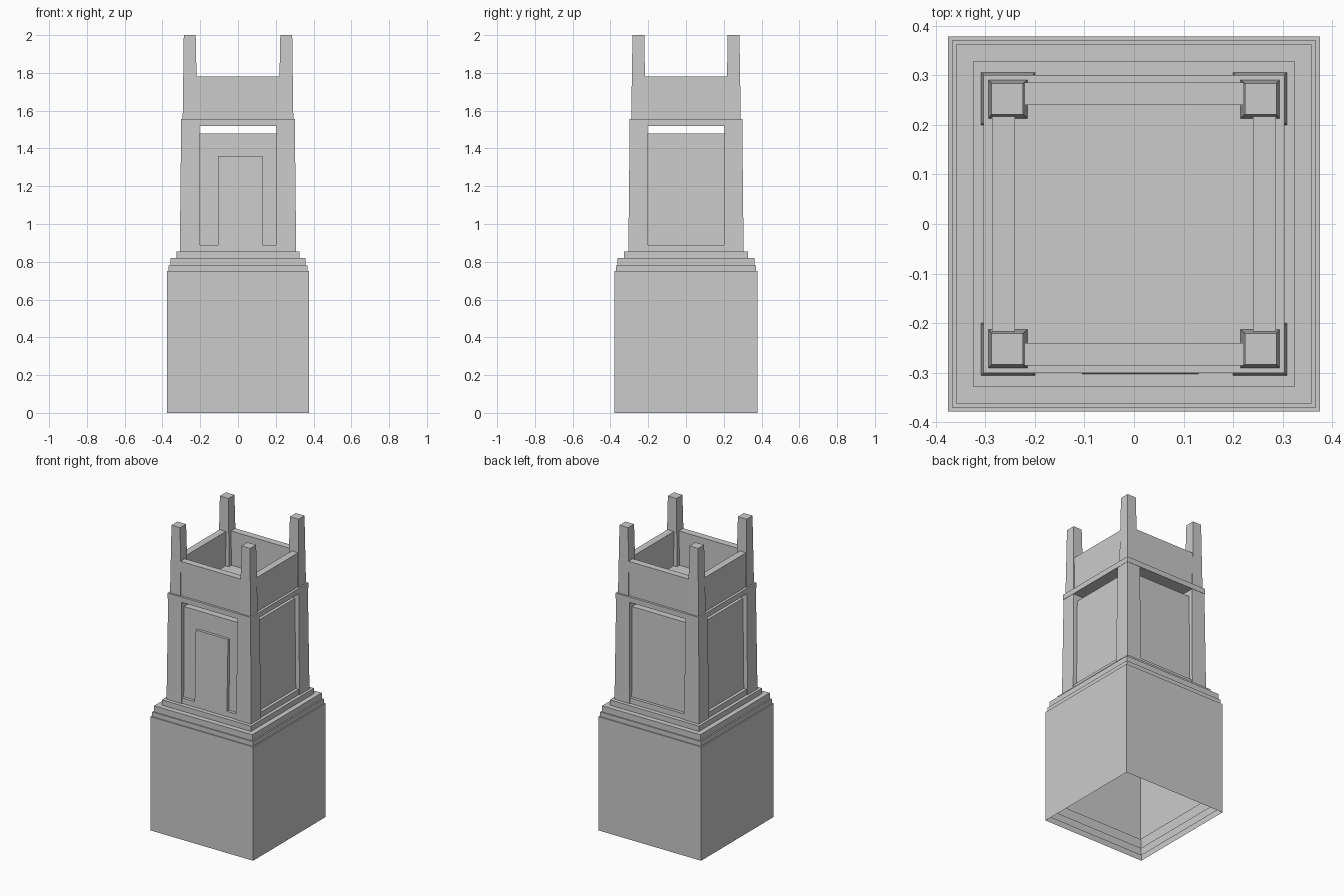
import bpy, bmesh

if "Cube" in bpy.data.objects:
    bpy.data.objects.remove(bpy.data.objects["Cube"])


def block(name, low, high, z0, z1, open_bottom=False):
    """Tapered box: low/high are (x0, x1, y0, y1) rectangles at z0 and z1."""
    bm = bmesh.new()
    rings = []
    for (x0, x1, y0, y1), z in ((low, z0), (high, z1)):
        rings.append([bm.verts.new((x, y, z)) for x, y in
                      ((x0, y0), (x1, y0), (x1, y1), (x0, y1))])
    a, b = rings
    for i in range(4):
        j = (i + 1) % 4
        bm.faces.new((a[i], a[j], b[j], b[i]))
    bm.faces.new(b)
    if not open_bottom:
        bm.faces.new(a[::-1])
        bmesh.ops.recalc_face_normals(bm, faces=bm.faces)
    mesh = bpy.data.meshes.new(name)
    bm.to_mesh(mesh)
    bm.free()
    obj = bpy.data.objects.new(name, mesh)
    bpy.context.collection.objects.link(obj)
    return obj


def centred(hx, hy):
    return (-hx, hx, -hy, hy)


def corner(sx, sy, xi, xo, yi, yo):
    xs, ys = sorted((sx * xi, sx * xo)), sorted((sy * yi, sy * yo))
    return (*xs, *ys)


# hollow plinth and the stepped shells nested in it
for i, (hx, hy, lift) in enumerate(((.375, .378, 0), (.367, .37, .03),
                                    (.358, .362, .07), (.325, .328, .105))):
    r = centred(hx, hy)
    block("plinth" if i == 0 else f"plinth_step_{i}", r, r, lift, .75 + lift, True)

# recessed panelled body, with a gap left under the cap
block("panel_body", centred(.282, .28), centred(.272, .27), .85, 1.48)

# bottom rail joining the corner posts
block("bottom_rail", centred(.303, .3), centred(.302, .299), .85, .89)

# raised door on the front
block("front_door", (-.105, .13, -.302, -.26), (-.105, .13, -.29, -.26), .86, 1.36)

# cap slab
block("cap_slab", centred(.303, .3), centred(.303, .3), 1.52, 1.555)

# lower corner posts and upper tapering posts
for sx in (-1, 1):
    for sy in (-1, 1):
        tag = ("left" if sx < 0 else "right") + ("_front" if sy < 0 else "_back")
        block("lower_post_" + tag, corner(sx, sy, .2, .308, .2, .305),
              corner(sx, sy, .205, .301, .205, .298), .85, 1.525)
        block("upper_post_" + tag, corner(sx, sy, .215, .293, .213, .29),
              corner(sx, sy, .224, .287, .221, .283), 1.55, 2.0)

# parapet walls between the upper posts
for s, side in ((-1, "front"), (1, "back")):
    r = corner(1, s, -.23, .23, .24, .285)
    block("parapet_" + side, r, r, 1.55, 1.78)
for s, side in ((-1, "left"), (1, "right")):
    r = corner(s, 1, .24, .286, -.23, .23)
    block("parapet_" + side, r, r, 1.55, 1.78)
